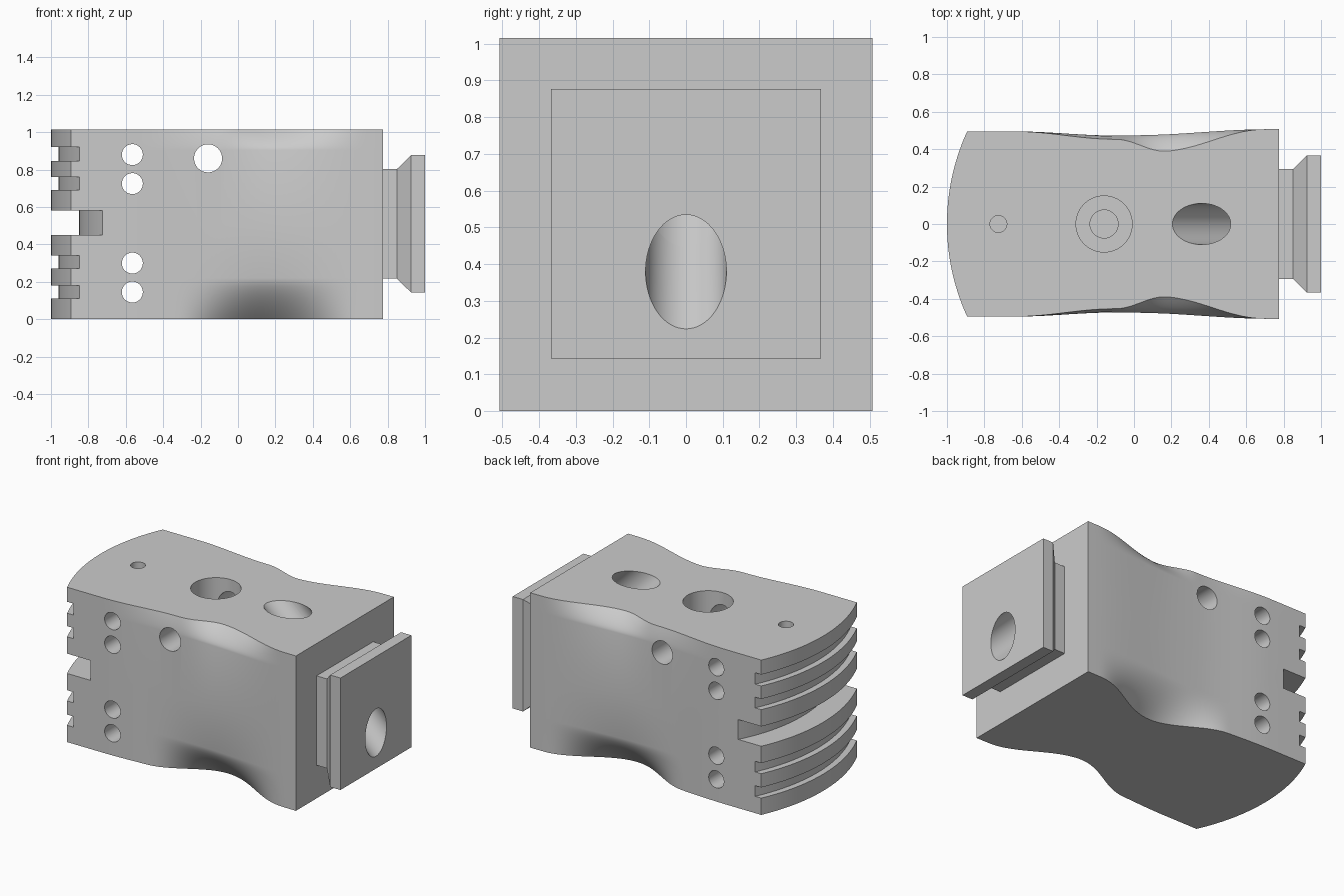
import bpy, bmesh, math
from mathutils import Vector

if "Cube" in bpy.data.objects:
    bpy.data.objects.remove(bpy.data.objects["Cube"], do_unlink=True)

# Single material
metal = bpy.data.materials.new("light_grey_metal")
metal.use_nodes = True
GREY = (0.6, 0.6, 0.6, 1)
metal.diffuse_color = GREY
metal.node_tree.nodes["Principled BSDF"].inputs["Base Color"].default_value = GREY

H = 1.015          # body height
END = 0.775        # flat end of the body
ARC_X, ARC_R = 0.19, 1.19   # curved end


def make_object(name, bm):
    bmesh.ops.recalc_face_normals(bm, faces=bm.faces)
    mesh = bpy.data.meshes.new(name)
    bm.to_mesh(mesh)
    bm.free()
    mesh.materials.append(metal)
    obj = bpy.data.objects.new(name, mesh)
    bpy.context.collection.objects.link(obj)
    return obj


def rod(start, end, radius):
    """Round cutter between two points."""
    a, b = Vector(start), Vector(end)
    axis = b - a
    bm = bmesh.new()
    bmesh.ops.create_cone(bm, cap_ends=True, segments=64, radius1=radius,
                          radius2=radius, depth=axis.length)
    bm.transform(axis.to_track_quat('Z', 'Y').to_matrix().to_4x4())
    bmesh.ops.translate(bm, verts=bm.verts, vec=(a + b) / 2)
    return make_object("bore_cutter", bm)


def crescent(depth, z0, z1):
    """Cutter that trims the curved end to a concentric arc."""
    bm = bmesh.new()
    angles = [math.radians(-36 + 1.5 * i) for i in range(49)]
    ring = [(ARC_R - depth, a) for a in angles] + [(1.6, a) for a in reversed(angles)]
    face = bm.faces.new([bm.verts.new((ARC_X - r * math.cos(a), r * math.sin(a), z0))
                         for r, a in ring])
    grown = bmesh.ops.extrude_face_region(bm, geom=[face])["geom"]
    bmesh.ops.translate(bm, vec=(0, 0, z1 - z0),
                        verts=[v for v in grown if isinstance(v, bmesh.types.BMVert)])
    return make_object("slot_cutter", bm)


def cut(obj, cutter):
    mod = obj.modifiers.new("cut", 'BOOLEAN')
    mod.operation, mod.solver, mod.object = 'DIFFERENCE', 'EXACT', cutter
    bpy.context.view_layer.objects.active = obj
    bpy.ops.object.modifier_apply(modifier=mod.name)
    bpy.data.objects.remove(cutter, do_unlink=True)


def bump(x, lo, peak, hi):
    """Smooth hump from 0 to 1 and back."""
    if x <= lo or x >= hi:
        return 0
    t = (x - lo) / (peak - lo) if x < peak else (hi - x) / (hi - peak)
    return 0.5 - 0.5 * math.cos(math.pi * t)


def half_width(x, z):
    """Waisted side with scoops along the top and bottom edges."""
    width = 0.495 + 0.012 * bump(x, 0.1, END, 2) - 0.022 * bump(x, -0.64, -0.1, 0.7)
    top = 0.075 * bump(x, -0.1, 0.18, 0.7) + 0.02 * bump(x, -0.64, -0.1, 0.7)
    low = 0.17 * bump(x, -0.32, 0.15, 0.68)
    near_top = max(0, 1 - (H - z) / 0.11)
    near_low = max(0, 1 - z / 0.22)
    return width - top * near_top ** 1.5 - low * near_low ** 1.5


# Body: two sculpted side grids closed by flat faces
xs = [-1.1, -0.8] + [-0.64 + 0.025 * i for i in range(56)] + [END]
zs = [0.022 * i for i in range(11)] + [0.5] + [H - 0.11 + 0.011 * i for i in range(11)]
bm = bmesh.new()
grids = []
for side in (-1, 1):
    g = [[bm.verts.new((x, side * half_width(x, z), z)) for z in zs] for x in xs]
    for a, b in zip(g, g[1:]):
        for j in range(len(zs) - 1):
            bm.faces.new((a[j], b[j], b[j + 1], a[j + 1]))
    grids.append(g)
front, back = grids
for k in (0, -1):
    bm.faces.new([c[k] for c in front] + [c[k] for c in reversed(back)])
    bm.faces.new(front[k] + back[k][::-1])
body = make_object("body_block", bm)

# Curved end with fins and the deep middle slot
cut(body, crescent(0, -0.1, H + 0.1))
for z0, z1 in ((0.11, 0.18), (0.27, 0.34), (0.69, 0.76), (0.845, 0.92)):
    cut(body, crescent(0.04, z0, z1))
cut(body, crescent(0.15, 0.45, 0.58))

# Cross holes through the sides
for x, z, r in ((-0.565, 0.145, 0.056), (-0.565, 0.3, 0.056), (-0.565, 0.725, 0.056),
                (-0.565, 0.88, 0.056), (-0.16, 0.86, 0.075)):
    cut(body, rod((x, -1, z), (x, 1, z), r))

# Blind holes from the top: locating hole and stepped counterbore
for x, r, floor in ((-0.725, 0.045, 0.8), (-0.16, 0.15, 0.72), (-0.16, 0.075, 0.4)):
    cut(body, rod((x, 0, floor), (x, 0, H + 0.1), r))

# Flanged neck: square rings
bm = bmesh.new()
rings = []
for x, s in ((END - 0.005, 0.293), (0.85, 0.293), (0.925, 0.367), (1.0, 0.367)):
    rings.append([bm.verts.new((x, s * a, 0.51 + s * b))
                  for a, b in ((-1, -1), (1, -1), (1, 1), (-1, 1))])
for a, b in zip(rings, rings[1:]):
    for i in range(4):
        j = (i + 1) % 4
        bm.faces.new((a[i], a[j], b[j], b[i]))
bm.faces.new(rings[0])
bm.faces.new(rings[-1])
neck = make_object("flanged_neck", bm)

# Slanted passage from the top to the flange face
for part in (body, neck):
    cut(part, rod((0.06, 0, 1.315), (1.3, 0, 0.08), 0.11))

for part in (body, neck):
    bpy.ops.object.select_all(action='DESELECT')
    part.select_set(True)
    bpy.context.view_layer.objects.active = part
    bpy.ops.object.shade_smooth_by_angle(angle=math.radians(30))
